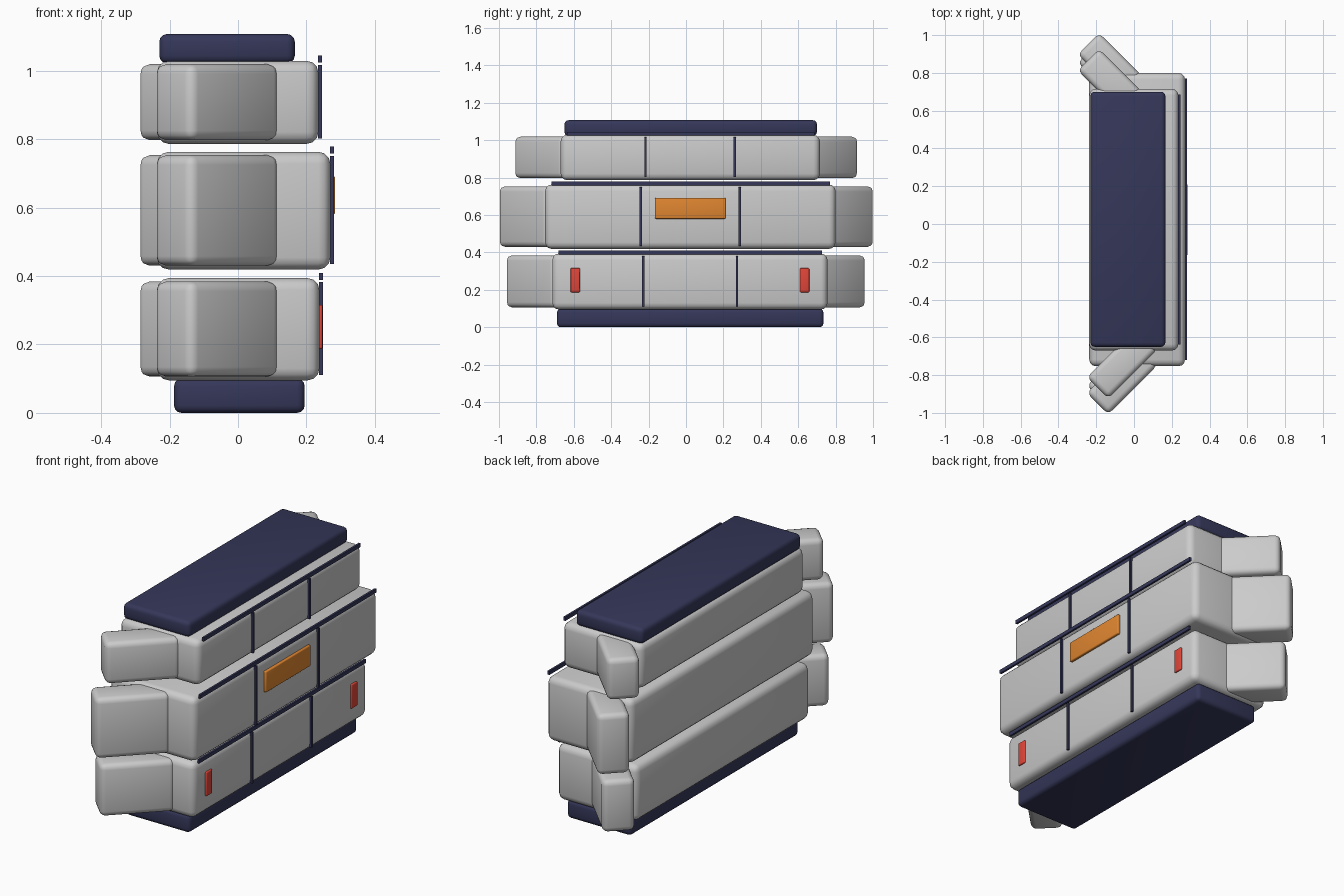
import bpy
from math import radians

if "Cube" in bpy.data.objects:
    bpy.data.objects.remove(bpy.data.objects["Cube"])


def material(name, rgb):
    m = bpy.data.materials.new(name)
    m.diffuse_color = (*rgb, 1)
    m.use_nodes = True
    m.node_tree.nodes["Principled BSDF"].inputs["Base Color"].default_value = m.diffuse_color
    return m


navy = material("navy", (0.035, 0.038, 0.10))
orange = material("orange", (0.75, 0.24, 0.03))
red = material("red", (0.75, 0.06, 0.04))


def block(name, x, y, z, bevel=0.0, mat=None, turn=0):
    """Rounded box from (min, max) ranges, optionally turned about z."""
    bpy.ops.mesh.primitive_cube_add(
        size=1, location=[(a + b) / 2 for a, b in (x, y, z)])
    o = bpy.context.object
    o.name = name
    o.scale = [b - a for a, b in (x, y, z)]
    bpy.ops.object.transform_apply(location=False, rotation=False, scale=True)
    if bevel:
        m = o.modifiers.new("bevel", 'BEVEL')
        m.width = bevel
        m.segments = 3
        bpy.ops.object.modifier_apply(modifier=m.name)
        bpy.ops.object.shade_smooth_by_angle(angle=radians(35))
    o.rotation_euler.z = radians(turn)
    if mat:
        o.data.materials.append(mat)
    return o


# Foot and cap slabs
block("base_slab", (-0.187, 0.195), (-0.69, 0.735), (0, 0.10), 0.022, navy)
block("top_slab", (-0.23, 0.166), (-0.65, 0.70), (1.022, 1.107), 0.022, navy)

# Tiers: name, front x, y range, z range, seam positions
tiers = [
    ("lower", 0.238, (-0.715, 0.757), (0.095, 0.394), (-0.229, 0.273)),
    ("middle", 0.270, (-0.753, 0.800), (0.419, 0.763), (-0.242, 0.287)),
    ("upper", 0.235, (-0.670, 0.716), (0.786, 1.029), (-0.217, 0.260)),
]
L, W = 0.37, 0.16
for name, front, (y0, y1), (z0, z1), seams in tiers:
    block(name + "_body", (-0.237, front), (y0, y1), (z0, z1), 0.035)

    # Angled side wings, swept backwards at both ends
    for side, cx, cy, turn in (("left", -0.062, y0 - 0.067, 45),
                               ("right", -0.110, y1 + 0.023, -45)):
        block(f"{name}_{side}_wing", (cx - L / 2, cx + L / 2),
              (cy - W / 2, cy + W / 2), (z0 + 0.011, z1 - 0.01), 0.028, None, turn)

    # Dark trim rail and vertical panel seams on the face
    trim = (front - 0.001, front + 0.010)
    block(name + "_rail", trim, (y0 + 0.033, y1 - 0.03),
          (z1 - 0.005, z1 + 0.015), 0, navy)
    for i, y in enumerate(seams):
        block(f"{name}_seam_{i}", trim, (y - 0.006, y + 0.006),
              (z0 + 0.016, z1 - 0.012), 0, navy)

# Orange label plate and red marker lights
block("front_plate", (0.262, 0.284), (-0.167, 0.212), (0.58, 0.692), 0.006, orange)
for side, y in (("left", -0.592), ("right", 0.634)):
    block(side + "_marker", (0.230, 0.247), (y - 0.025, y + 0.025),
          (0.187, 0.316), 0.005, red)
